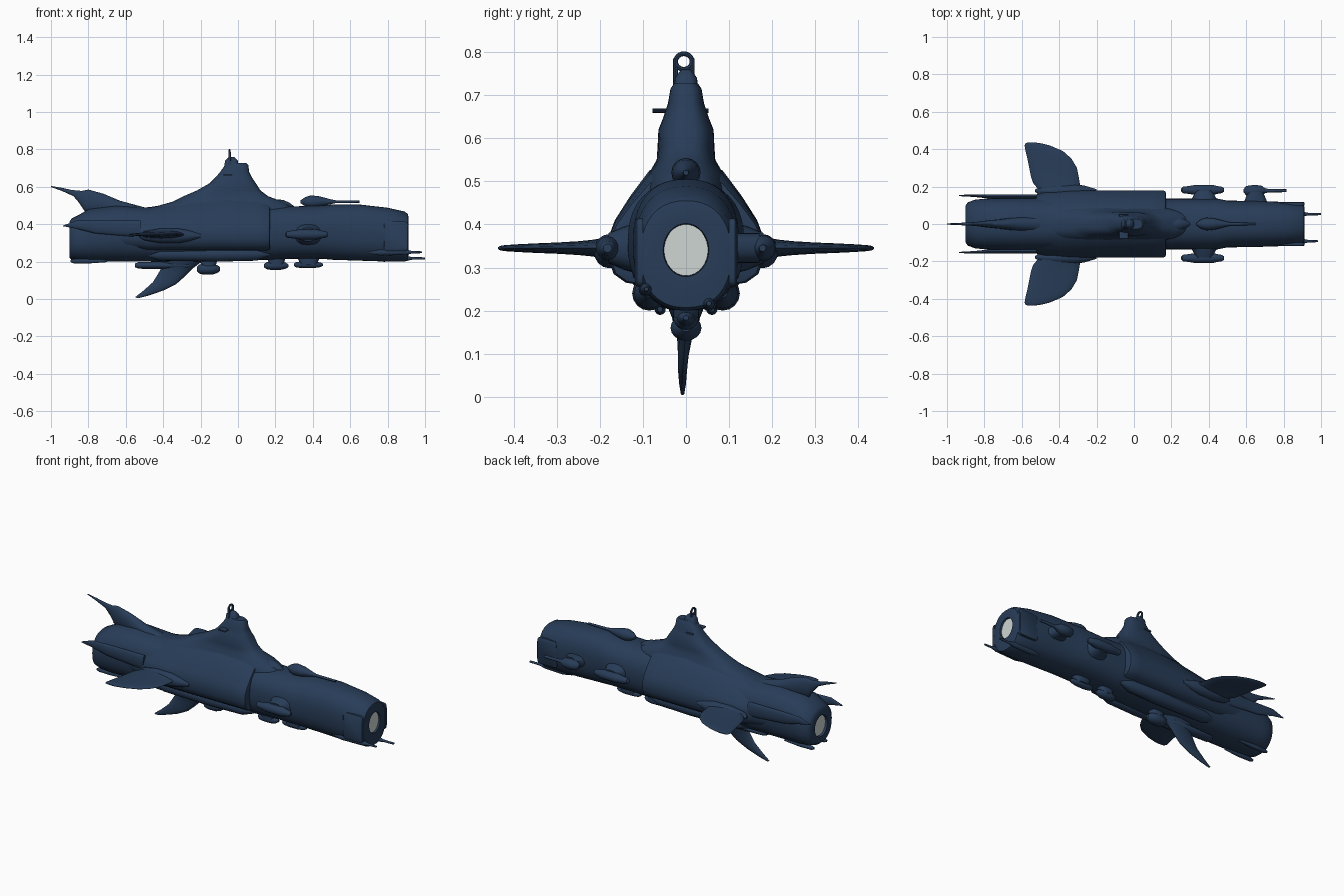
import bpy, bmesh, math
from mathutils import Vector


def material(name, rgb):
    m = bpy.data.materials.new(name)
    m.diffuse_color = (*rgb, 1)
    return m


NAVY = material("navy_hull", (0.021, 0.046, 0.098))
PALE = material("pale_glow", (0.62, 0.67, 0.65))


def loft(name, rings, mat=NAVY, close=False):
    """Skin a list of equal-length rings, capping both ends unless closed."""
    bm = bmesh.new()
    vs = [[bm.verts.new(p) for p in r] for r in rings]
    n = len(rings[0])
    for a, b in zip(vs, vs[1:]):
        for i in range(n):
            bm.faces.new((a[i], a[(i + 1) % n], b[(i + 1) % n], b[i]))
    bm.faces.new(vs[0])
    bm.faces.new(vs[-1])
    bmesh.ops.recalc_face_normals(bm, faces=bm.faces)
    me = bpy.data.meshes.new(name)
    bm.to_mesh(me)
    bm.free()
    me.materials.append(mat)
    ob = bpy.data.objects.new(name, me)
    bpy.context.collection.objects.link(ob)
    return ob


def oval(c, u, v, p=2.0, n=32):
    """Superellipse ring around c with half axes u and v."""
    c, u, v = Vector(c), Vector(u), Vector(v)
    out = []
    for i in range(n):
        a = 2 * math.pi * i / n
        f = lambda k: math.copysign(abs(k) ** (2 / p), k)
        out.append(c + u * f(math.cos(a)) + v * f(math.sin(a)))
    return out


def x_ring(x, w, zb, zt, p=2.4, n=40):
    return oval((x, 0, (zb + zt) / 2), (0, w, 0), (0, 0, (zt - zb) / 2), p, n)


def spindle(name, y, z, prof, sy=1.0, sz=1.0, mat=NAVY):
    """Turned shape along x from (x, radius) pairs."""
    return loft(name, [oval((x, y, z), (0, r * sy, 0), (0, 0, r * sz), 2, 16)
                       for x, r in prof], mat)


def blade(name, stations, normal):
    """Fin from (leading point, trailing point, half thickness) stations."""
    rings = []
    for a, b, t in stations:
        a, b = Vector(a), Vector(b)
        rings.append(oval((a + b) / 2, (a - b) / 2, Vector(normal) * t, 2, 16))
    return loft(name, rings)


# Core hull tube, open at both ends
core = [(-.875, .055, .26, .375, 2), (-.9, .06, .255, .38, 2), (-.902, .095, .22, .41, 2.2),
        (-.89, .115, .21, .43, 2.3), (-.85, .13, .205, .45, 2.4), (-.80, .135, .20, .48, 2.4),
        (-.65, .14, .20, .50, 2.4), (-.5, .14, .20, .49, 2.4), (-.2, .14, .20, .5, 2.4),
        (.17, .135, .21, .5, 2.4), (.3, .135, .215, .495, 2.4), (.45, .135, .215, .5, 2.4),
        (.5, .125, .21, .505, 2.4), (.65, .123, .205, .505, 2.4), (.8, .118, .2, .488, 2.4),
        (.89, .112, .2, .468, 2.3), (.908, .105, .207, .455, 2.3), (.912, .085, .24, .435, 2),
        (.91, .053, .279, .402, 2), (.885, .05, .282, .398, 2)]
loft("hull_tube", [x_ring(*s) for s in core])

# Pale discs set in the nose and tail openings
loft("nose_glow", [x_ring(x, .051, .281, .4, 2) for x in (.88, .9)], PALE)
loft("tail_glow", [x_ring(x, .057, .258, .377, 2) for x in (-.888, -.87)], PALE)

# Wider armoured mid shell with sloping shoulders
half = [(0, .2), (.045, .195), (.085, .175), (.13, .115), (.165, .06), (.18, .02), (.18, -.03),
        (.168, -.065), (.14, -.085), (.08, -.095), (0, -.1)]


def shell_ring(x, sw, st, sb=1.0):
    pts = [(y * sw, z * (st if z > 0 else sb)) for y, z in half]
    pts += [(-y, z) for y, z in pts[-2:0:-1]]
    return [(x, y, .35 + z) for y, z in pts]


loft("mid_shell", [shell_ring(*s) for s in
                   [(-.66, .76, .68, .8), (-.56, .83, .68, .9), (-.48, .93, .7), (-.36, 1, .8),
                    (-.22, 1, .93), (-.05, 1, 1), (.1, 1, .95), (.155, 1, .87),
                    (.168, .97, .84, .97), (.172, .9, .78, .9)]])

# Command tower, lofted upward: z, back x, front x, half width
tower = [(.46, -.52, .32, .10), (.495, -.44, .28, .095), (.52, -.35, .24, .085), (.55, -.29, .16, .068),
         (.58, -.22, .12, .066), (.62, -.15, .095, .064), (.65, -.12, .075, .052),
         (.68, -.095, .06, .042), (.715, -.07, .055, .036), (.727, -.06, .045, .028)]
loft("tower", [oval(((a + b) / 2, 0, z), ((b - a) / 2, 0, 0), (0, w, 0), 2.8, 40)
               for z, a, b, w in tower])
loft("tower_cap", [oval((-.035, 0, z), (r, 0, 0), (0, r * .75, 0), 3, 24)
                   for z, r in [(.70, .04), (.74, .034), (.755, .02), (.76, .012)]])
spindle("tower_crossbar_hub", -.008, .665, [(-.09, .01), (-.07, .02), (-.03, .02)])
loft("tower_crossbar", [oval((-.055, y, .664), (.025, 0, 0), (0, 0, .005), 3, 12)
                        for y in (-.078, .052)])

# Mast loop on top of the tower
mast = []
for a in range(25):
    t = 2 * math.pi * a / 24
    d = Vector((0, math.cos(t), math.sin(t)))
    mast.append(oval(Vector((-.045, -.005, .778)) + Vector((0, d.y * .019, d.z * .018)),
                     d * .0055, (.006, 0, 0), 2, 8))
loft("mast_loop", mast)
for s in (1, -1):
    loft("mast_leg", [oval((-.045, -.005 + s * .019, z), (.007, 0, 0), (0, .006, 0), 2, 8)
                      for z in (.72, .785)])

# Spine hump in front of the tower and top gun
spindle("spine_hump", 0, .49, [(.12, .02), (.16, .045), (.24, .04), (.275, .025), (.3, .006)])
spindle("top_turret", 0, .52, [(.335, .008), (.36, .025), (.39, .034), (.43, .03), (.47, .02),
                               (.5, .012), (.52, .008), (.65, .006)])

# Wings with root pods, mirrored
wing = [(.13, -.27, -.52, .03), (.19, -.285, -.515, .024), (.22, -.29, -.54, .019), (.25, -.295, -.55, .016),
        (.3, -.305, -.56, .013), (.35, -.335, -.57, .011), (.39, -.38, -.58, .009),
        (.42, -.45, -.585, .007), (.432, -.5, -.58, .005), (.436, -.53, -.565, .002)]
for s in (1, -1):
    blade("wing", [((a, s * y, .345), (b, s * y, .345), t) for y, a, b, t in wing], (0, 0, 1))
    spindle("wing_root_pod", s * .178, .338,
            [(-.53, .006), (-.5, .022), (-.42, .035), (-.32, .036), (-.26, .026), (-.2, .008)], 1, 1.1)

    # Side turrets on short pylons
    spindle("side_turret", s * .182, .345,
            [(.25, .004), (.26, .017), (.3, .022), (.33, .027), (.42, .027), (.45, .02),
             (.47, .017), (.48, .01)])
    loft("turret_pylon", [oval((.375, s * y, .345), (w, 0, 0), (0, 0, h), 2.5, 20)
                          for y, w, h in [(.11, .085, .06), (.145, .06, .05), (.18, .045, .035)]])

    # Rear side spikes and hull panels
    blade("rear_spike", [((-.935, s * .152, .393), (-.935, s * .152, .389), .003),
                         ((-.86, s * .152, .42), (-.86, s * .152, .375), .007),
                         ((-.76, s * .147, .42), (-.76, s * .147, .35), .012),
                         ((-.52, s * .147, .42), (-.52, s * .147, .33), .012)], (0, 1, 0))
    loft("nose_side_panel", [oval((.845, s * y, .335), (w, 0, 0), (0, 0, w * 1.2), 8, 24)
                             for y, w in [(.1, .066), (.114, .066), (.118, .062)]])
    spindle("lower_rear_rod", s * .06, .203, [(-.895, .006), (-.88, .012), (-.8, .013), (-.7, .006)])
    spindle("belly_side_pod", s * .085, .24, [(-.5, .01), (-.42, .035), (-.1, .04), (.1, .035), (.17, .01)])

# Extra gun on the far side only
spindle("far_turret", .178, .345, [(.585, .008), (.6, .025), (.64, .031), (.68, .028), (.7, .014),
                                   (.72, .009), (.815, .008)])
loft("far_turret_pylon", [oval((.65, y, .345), (w, 0, 0), (0, 0, .035), 2.5, 20)
                          for y, w in [(.1, .07), (.17, .04)]])

# Nose antennas
spindle("nose_antenna_upper", -.092, .25, [(.7, .008), (.76, .018), (.9, .014), (.93, .007), (.985, .005)])
spindle("nose_antenna_lower", .053, .217, [(.72, .008), (.78, .018), (.9, .014), (.93, .007), (1, .006)])

# Tail fin
blade("tail_fin", [((-1, 0, .604), (-1, 0, .599), .003), ((-.94, 0, .594), (-.94, 0, .577), .006),
                   ((-.89, 0, .583), (-.88, 0, .55), .008), ((-.835, 0, .578), (-.85, 0, .515), .011),
                   ((-.8, 0, .585), (-.82, 0, .47), .016), ((-.72, 0, .563), (-.72, 0, .45), .025),
                   ((-.63, 0, .525), (-.63, 0, .45), .035), ((-.5, 0, .49), (-.5, 0, .45), .04)], (0, 1, 0))

# Swept belly fin
blade("belly_fin", [((-.535, -.008, .004), (-.55, -.008, .01), .004), ((-.48, -.008, .018), (-.505, -.008, .045), .008),
                    ((-.40, -.008, .045), (-.455, -.008, .09), .011), ((-.33, -.006, .08), (-.43, -.006, .13), .013),
                    ((-.285, -.003, .12), (-.41, -.003, .165), .018), ((-.24, 0, .165), (-.41, 0, .19), .03),
                    ((-.18, 0, .21), (-.42, 0, .22), .045)], (0, 1, 0))

# Belly pods, each hung from a short mount
spindle("belly_rail", 0, .18, [(-.55, .01), (-.53, .018), (-.42, .02), (-.27, .02), (-.24, .008)], 1.6)
for i, (a, b, z, r) in enumerate([(-.22, -.095, .16, .03), (.14, .27, .178, .023), (.3, .455, .183, .018)]):
    w = b - a
    spindle("belly_pod", 0, z, [(a, r * .4), (a + .012, r * .8), (a + .3 * w, r), (a + .65 * w, r),
                                (b - .015, r * .7), (b, r * .3)], 1.2)
    loft("belly_pod_mount", [oval(((a + b) / 2, 0, h), (w * k, 0, 0), (0, .03, 0), 2.5, 20)
                             for h, k in [(z, .28), (.235, .42)]])

# Smooth everything while keeping hard edges
bpy.ops.object.select_all(action='SELECT')
bpy.context.view_layer.objects.active = bpy.context.selected_objects[0]
bpy.ops.object.shade_smooth_by_angle(angle=math.radians(40))
